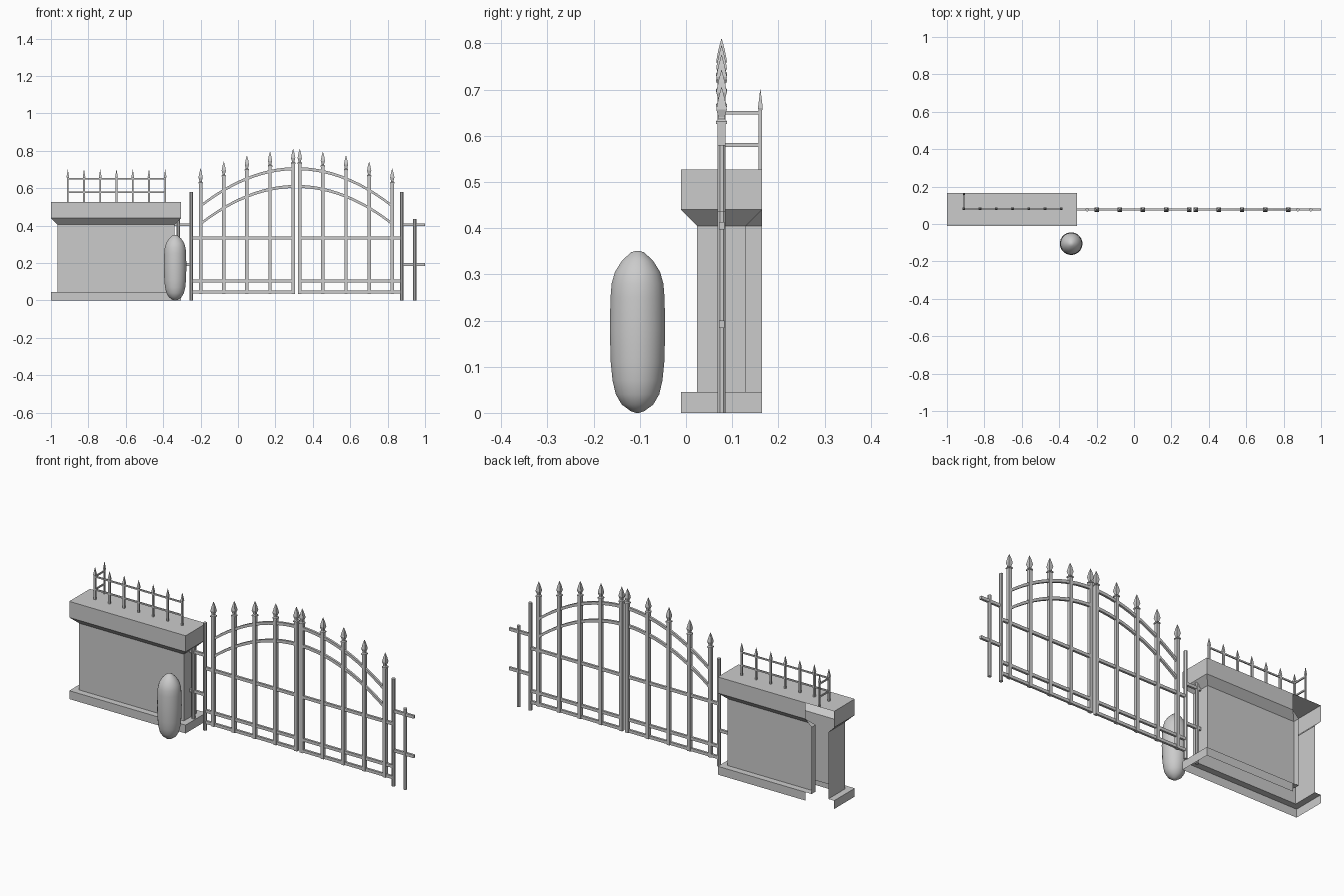
import bpy, bmesh, math
from mathutils import Vector

if "Cube" in bpy.data.objects:
    bpy.data.objects.remove(bpy.data.objects["Cube"])

grey = bpy.data.materials.new("light_grey")
grey.diffuse_color = (0.6, 0.6, 0.6, 1)
grey.use_nodes = True
grey.node_tree.nodes["Principled BSDF"].inputs["Base Color"].default_value = grey.diffuse_color
GY = 0.077           # centre line of wall and gate
CX = 0.3125          # middle of the double gate


def finish(name, bm, normals=True):
    if normals:
        bmesh.ops.recalc_face_normals(bm, faces=bm.faces)
    me = bpy.data.meshes.new(name)
    bm.to_mesh(me)
    bm.free()
    me.materials.append(grey)
    ob = bpy.data.objects.new(name, me)
    bpy.context.collection.objects.link(ob)
    return ob


def box(bm, x0, x1, y0, y1, z0, z1):
    vs = bmesh.ops.create_cube(bm, size=1)["verts"]
    for v in vs:
        v.co = Vector((x0 if v.co.x < 0 else x1,
                       y0 if v.co.y < 0 else y1,
                       z0 if v.co.z < 0 else z1))


def lathe(bm, x, y, prof, n):
    """Stack of n-sided rings; prof holds (half width, z)."""
    k = 1 / math.cos(math.pi / n)
    rings = []
    for r, z in prof:
        rings.append([bm.verts.new((x + r * k * math.cos(2 * math.pi * (i + .5) / n),
                                    y + r * k * math.sin(2 * math.pi * (i + .5) / n), z))
                      for i in range(n)])
    for a, b in zip(rings, rings[1:]):
        for i in range(n):
            j = (i + 1) % n
            bm.faces.new((a[i], a[j], b[j], b[i]))
    bm.faces.new(rings[0][::-1])
    bm.faces.new(rings[-1])


# Corner wall: hollow shell, open below and at the cut end of its return
def outline(e):
    return [(-.865 + e, .165), (-.865 + e, .13 + e), (-.34 + e, .13 + e),
            (-.34 + e, .024 - e), (-.965 - e, .024 - e), (-.965 - e, .165)]


bm = bmesh.new()
o = .0348
levels = [(o, 0), (o, .045), (0, .045), (0, .405), (o, .44), (o, .527)]
rows = [[bm.verts.new((x, y, z)) for x, y in outline(e)] for e, z in levels]
for a, b in zip(rows, rows[1:]):
    for i in range(5):
        bm.faces.new((a[i + 1], a[i], b[i], b[i + 1]))
bm.faces.new(rows[-1][::-1])
finish("corner_wall", bm)

# Spiked railing on the wall, turning the corner
bm = bmesh.new()
spike = [(.005, .527), (.005, .655), (.007, .66), (.0005, .70)]
for i in range(7):
    lathe(bm, -.91 + i * .0868, .081, spike, 4)
lathe(bm, -.91, .161, [(r * .75, z) for r, z in spike], 4)
for z in (.58, .65):
    box(bm, -.913, -.387, .078, .084, z - .004, z + .004)
    box(bm, -.913, -.907, .084, .165, z - .004, z + .004)
finish("wall_railing", bm)

# Gate pickets with spear heads, mirrored about the gate centre
pickets = bmesh.new()
spears = bmesh.new()
for i, tip in enumerate((.81, .795, .775, .742, .705)):
    for s in (-1, 1):
        x = CX + s * (.0175 + i * .1237)
        b = tip - .08
        box(pickets, x - .009, x + .009, GY - .009, GY + .009, .035, b)
        lathe(spears, x, GY, [(.012, b), (.012, b + .006), (.007, b + .011),
                              (.007, b + .016), (.0115, b + .032),
                              (.007, b + .056), (.0005, tip)], 4)
finish("gate_pickets", pickets)
finish("gate_spear_heads", spears)

# Straight gate rails, one set per leaf
bm = bmesh.new()
for z in (.045, .105, .335):
    for s in (-1, 1):
        xs = sorted((CX + s * .0175, CX + s * .5625))
        box(bm, *xs, GY - .006, GY + .006, z - .008, z + .008)
finish("gate_rails", bm)

# Curved gate rails
bm = bmesh.new()
for top in (.705, .61):
    for s in (-1, 1):
        prev = None
        for k in range(13):
            d = .0175 + .495 * k / 12
            z = top - .2 * (d / .5125) ** 2
            ring = [bm.verts.new((CX + s * d, GY + dy, z + dz)) for dy, dz in
                    ((-.006, -.008), (.006, -.008), (.006, .008), (-.006, .008))]
            if prev:
                for i in range(4):
                    j = (i + 1) % 4
                    bm.faces.new((prev[i], prev[j], ring[j], ring[i]))
            else:
                bm.faces.new(ring)
            prev = ring
        bm.faces.new(prev)
finish("gate_arched_rails", bm)

# Hinge posts, short outer posts and the side rails joining them
posts = bmesh.new()
rails = bmesh.new()
for s in (-1, 1):
    lathe(posts, CX + s * .5625, GY, [(.009, 0), (.009, .58)], 8)
    lathe(posts, CX + s * .632, GY, [(.009, 0), (.009, .437)], 8)
    end = 1.0 if s > 0 else -.34
    for z in (.192, .405):
        xs = sorted((CX + s * .5625, end))
        box(rails, *xs, GY - .006, GY + .006, z - .008, z + .008)
finish("side_posts", posts)
finish("side_rails", rails)

# Rounded bollard
bm = bmesh.new()
lathe(bm, -.336, -.105, [(.004, 0), (.015, .004), (.034, .018), (.047, .04), (.054, .07),
                         (.058, .11), (.06, .18), (.0585, .25), (.056, .28), (.049, .305),
                         (.034, .329), (.015, .347), (.004, .351)], 24)
bollard = finish("bollard", bm)
bpy.context.view_layer.objects.active = bollard
bollard.select_set(True)
bpy.ops.object.shade_smooth_by_angle(angle=math.radians(40))
